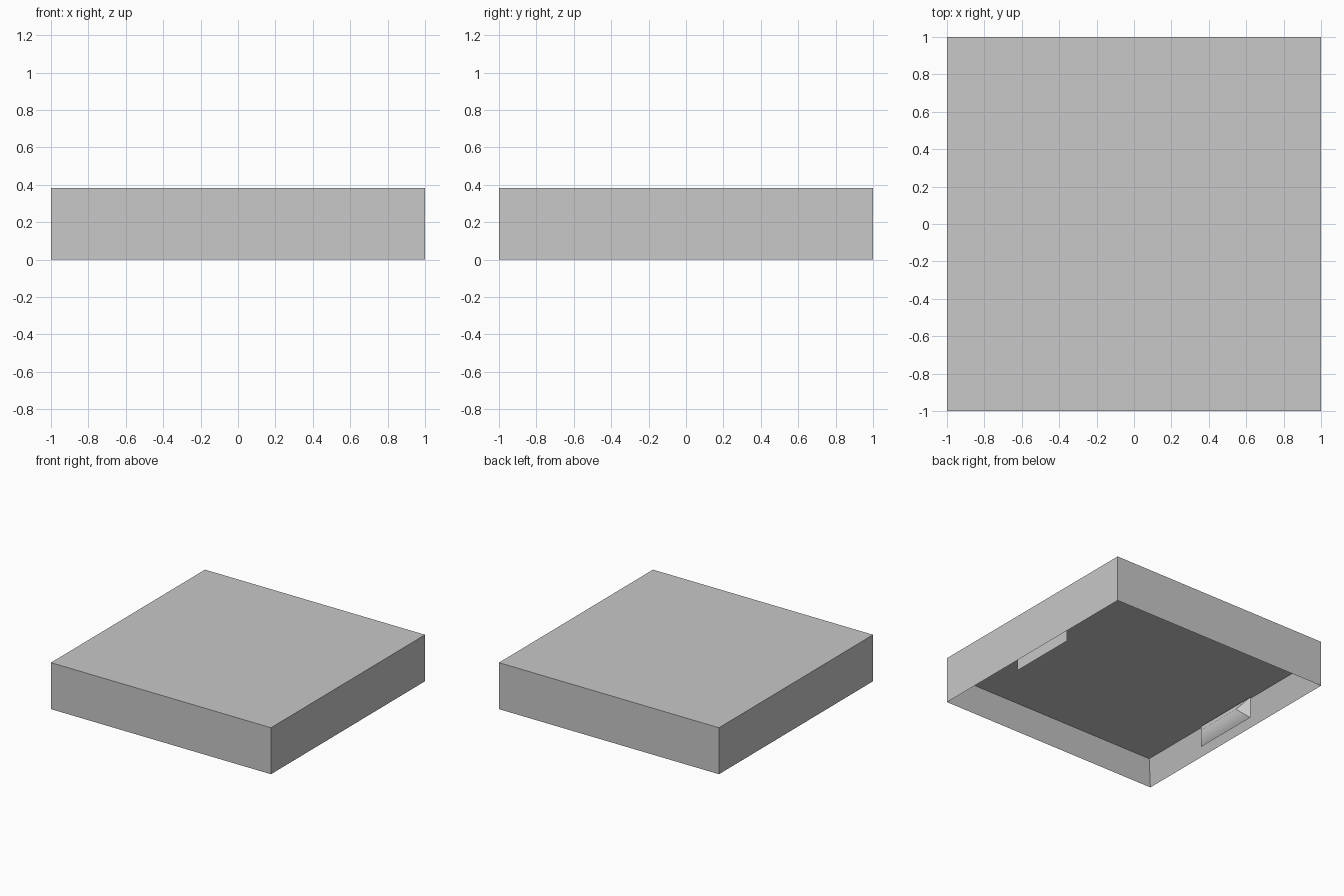
import bpy
import bmesh

cube = bpy.data.objects.get("Cube")
if cube:
    bpy.data.objects.remove(cube, do_unlink=True)

HEIGHT = 0.382    # overall height
RIM = 0.1         # wall thickness around the underside recess
DEPTH = 0.192     # depth of the underside recess

grey = bpy.data.materials.new("plain_grey")
grey.use_nodes = True
colour = (0.58, 0.58, 0.58, 1)
grey.diffuse_color = colour
grey.node_tree.nodes["Principled BSDF"].inputs["Base Color"].default_value = colour


def add_object(name, bm):
    bmesh.ops.recalc_face_normals(bm, faces=bm.faces)
    mesh = bpy.data.meshes.new(name)
    bm.to_mesh(mesh)
    bm.free()
    mesh.materials.append(grey)
    obj = bpy.data.objects.new(name, mesh)
    bpy.context.collection.objects.link(obj)
    return obj


# Square cover, hollowed from below
bm = bmesh.new()
bmesh.ops.create_cube(bm, size=2)
for v in bm.verts:
    v.co.z = (v.co.z + 1) / 2 * HEIGHT
floor = min(bm.faces, key=lambda f: f.calc_center_median().z)
bmesh.ops.inset_region(bm, faces=[floor], thickness=RIM)
for v in floor.verts:
    v.co.z += DEPTH
add_object("square_cover", bm)


# Hipped snap rib on the inside of a side wall
def snap_rib(name, side):
    wall, ridge = side * (1 - RIM), side * (1 - RIM - 0.07)
    half, ridge_half, top = 0.29, 0.205, 0.178
    bm = bmesh.new()
    low = [bm.verts.new((wall, y, 0)) for y in (-half, half)]
    high = [bm.verts.new((wall, y, top)) for y in (-half, half)]
    tip = [bm.verts.new((ridge, y, top * 0.47)) for y in (-ridge_half, ridge_half)]
    # Softly shaded long slopes
    for base in (low, high):
        bm.faces.new((base[0], base[1], tip[1], tip[0])).smooth = True
    # Flat triangular ends with crisp borders
    for a, b, c in zip(low, high, tip):
        end = bm.faces.new((a, b, c))
        for edge in end.edges:
            edge.smooth = False
    back = bm.faces.new((low[0], low[1], high[1], high[0]))
    for edge in back.edges:
        edge.smooth = False
    add_object(name, bm)


snap_rib("left_snap_rib", 1)
snap_rib("right_snap_rib", -1)
